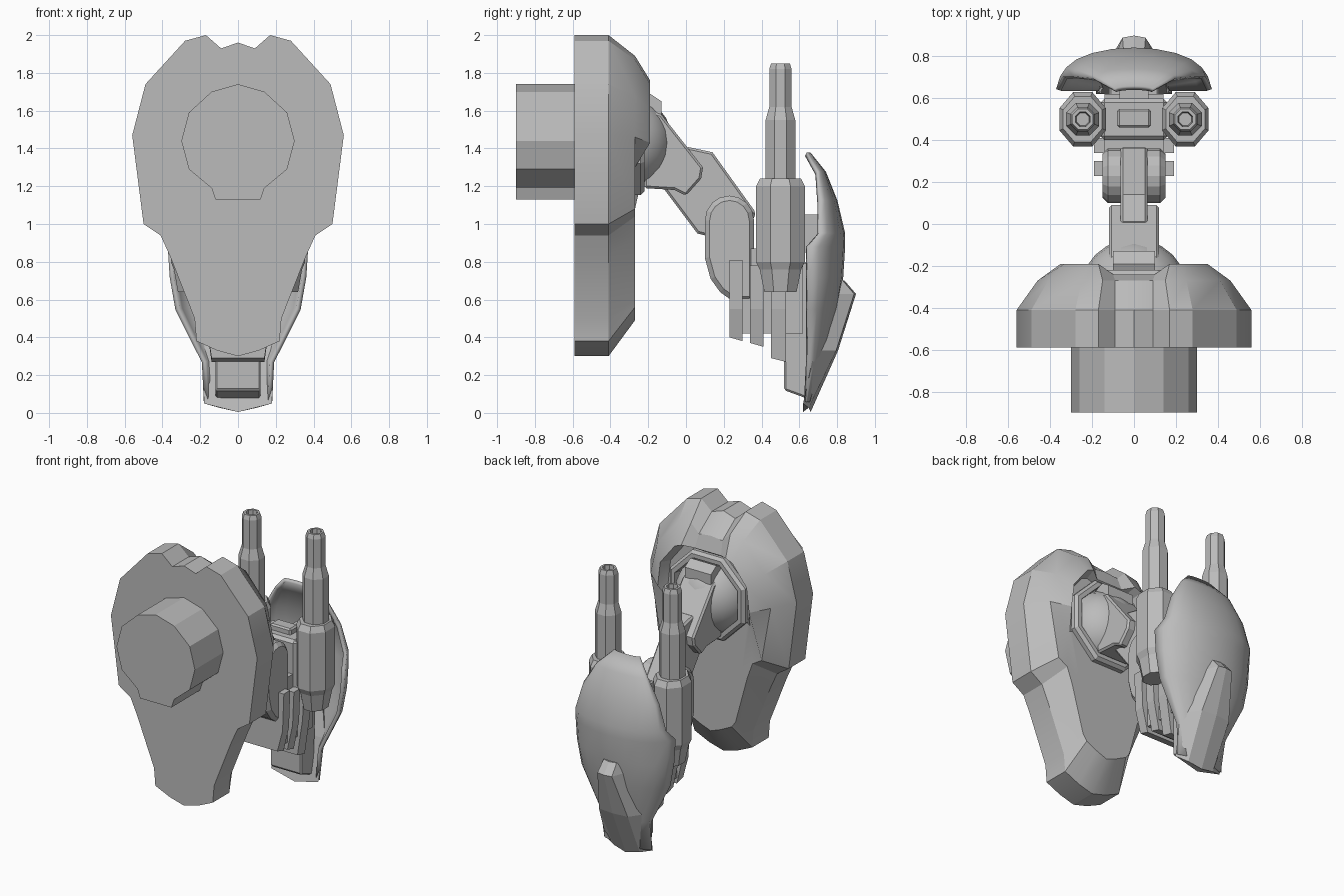
import bpy, bmesh, math
from mathutils import Vector

cube = bpy.data.objects.get("Cube")
if cube:
    bpy.data.objects.remove(cube, do_unlink=True)

grey = bpy.data.materials.new("plain_grey")
grey.use_nodes = True
grey.diffuse_color = (0.5, 0.5, 0.5, 1)
grey.node_tree.nodes["Principled BSDF"].inputs["Base Color"].default_value = (0.5, 0.5, 0.5, 1)


def loft(name, rings, closed=True, caps=True, smooth=0, bevel=0, shell=0):
    """Skin a list of equally long point rings into one object."""
    bm = bmesh.new()
    rows = [[bm.verts.new(p) for p in ring] for ring in rings]
    count = len(rows[0])
    for low, high in zip(rows, rows[1:]):
        for i in range(count if closed else count - 1):
            j = (i + 1) % count
            bm.faces.new((low[i], low[j], high[j], high[i]))
    if caps:
        bm.faces.new(rows[0])
        bm.faces.new(rows[-1])
    bmesh.ops.recalc_face_normals(bm, faces=bm.faces)
    mesh = bpy.data.meshes.new(name)
    bm.to_mesh(mesh)
    bm.free()
    obj = bpy.data.objects.new(name, mesh)
    bpy.context.collection.objects.link(obj)
    mesh.materials.append(grey)
    if bevel:
        mod = obj.modifiers.new("bevel", 'BEVEL')
        mod.width, mod.segments, mod.limit_method = bevel, 1, 'ANGLE'
        mod.angle_limit = math.radians(50)
    if shell:
        mod = obj.modifiers.new("shell", 'SOLIDIFY')
        mod.thickness, mod.offset = shell, 0
    if smooth:
        bpy.ops.object.select_all(action='DESELECT')
        obj.select_set(True)
        bpy.context.view_layer.objects.active = obj
        bpy.ops.object.shade_smooth_by_angle(angle=math.radians(smooth))
    return obj


def mirrored(half):
    """Complete a right half outline that starts and ends on the centre line."""
    return half + [(-p[0], *p[1:]) for p in half[-2:0:-1]]


def side_slab(name, profile, width, centre=0, **options):
    """Extrude a (y, z) profile across x."""
    return loft(name, [[(centre + s * width, y, z) for y, z in profile] for s in (-1, 1)], **options)


def box(name, x, y, z, bevel=0):
    profile = [(y[0], z[0]), (y[1], z[0]), (y[1], z[1]), (y[0], z[1])]
    return side_slab(name, profile, (x[1] - x[0]) / 2, (x[0] + x[1]) / 2, bevel=bevel)


def circle(radius, sides, turn=0.5):
    return [(radius * math.cos(a), radius * math.sin(a))
            for a in (math.tau * (i + turn) / sides for i in range(sides))]


# Large mounting plate: straight rim, domed top, sunken socket and flat lower face
rim = [(0, 1.96), (.09, 1.93), (.17, 2), (.28, 1.97), (.49, 1.74), (.56, 1.47), (.5, 1),
       (.41, .94), (.36, .83), (.23, .5), (.22, .38), (.11, .33), (0, .3)]
shoulder = [(0, 1.84), (.09, 1.83), (.15, 1.89), (.25, 1.87), (.41, 1.68), (.46, 1.46), (.39, 1.08),
            (.32, 1.04), (.28, .93), (.19, .6), (.16, .56), (.08, .52), (0, .49)]
crown = [(0, 1.74), (.1, 1.74), (.17, 1.76), (.22, 1.74), (.33, 1.6), (.35, 1.43), (.3, 1.3),
         (.24, .98), (.22, .88), (.15, .64), (.13, .6), (.07, .56), (0, .54)]
crown_y = [-.24, -.24, -.19, -.19, -.19, -.19] + [-.27] * 7
hub = 1.44
rings = [[(x, y, z) for x, z in rim] for y in (-.59, -.41)]
rings.append([(x, -.27, z) for x, z in shoulder])
rings.append([(x, y, z) for (x, z), y in zip(crown, crown_y)])
rings.append([(x * .93, -.27, hub + (z - hub) * .93) for x, z in crown])
loft("mounting_plate", [mirrored(r) for r in rings], smooth=22)

# Mounting drum on the front
drum = mirrored([(0, 1.74), (.14, 1.7), (.26, 1.59), (.3, 1.44), (.26, 1.29), (.14, 1.19), (.12, 1.13), (0, 1.13)])
loft("mounting_drum", [[(x, y, z) for x, z in drum] for y in (-.9, -.55)])

# Socket collar and ball joint
collar = [(.31, -.3), (.31, -.24), (.29, -.22), (.26, -.22), (.25, -.3)]
loft("socket_collar", [[(x, y, hub + z) for x, z in circle(r, 8)] for r, y in collar], caps=False)
bpy.ops.mesh.primitive_uv_sphere_add(segments=24, ring_count=12, radius=.26, location=(0, -.33, 1.43))
ball = bpy.context.object
ball.name = "shoulder_ball"
ball.data.materials.append(grey)
bpy.ops.object.shade_smooth()

# Arm: clevis out of the ball, visor above it, link bar and elbow
side_slab("shoulder_clevis", [(-.24, 1.62), (-.13, 1.58), (.09, 1.3), (.08, 1.24), (0, 1.15),
                              (-.06, 1.18), (-.22, 1.19)], .12, bevel=.012)
side_slab("clevis_visor", [(-.26, 1.66), (-.19, 1.69), (-.13, 1.65), (-.13, 1.58), (-.26, 1.56)], .1)
side_slab("arm_link", [(0, 1.41), (.14, 1.38), (.37, 1.06), (.3, .88), (.1, .94), (.06, .95), (-.12, 1.19)],
          .065, bevel=.012)
arc = [(math.cos(math.pi * i / 8), math.sin(math.pi * i / 8)) for i in range(9)]
elbow = [(.23 + .13 * c, 1.02 + .13 * s) for c, s in arc]
elbow += [(.1, .82), (.13, .71), (.18, .64), (.25, .59), (.36, .59)]
side_slab("elbow", elbow, .15, bevel=.025)

# Forearm: stepped slats that taper downwards, and the core behind them
for label, y0, y1, bottom, top in (("front", .23, .3, .38, .81), ("middle", .34, .41, .35, .78),
                                   ("rear", .45, .53, .27, .88)):
    rings = []
    for z, half in ((bottom, .14), (.55, .18), (top, .19)):
        drop = .02 if z == bottom else 0
        rings.append([(-half, y0, z + drop), (half, y0, z + drop), (half, y1, z), (-half, y1, z)])
    loft(label + "_slat", rings)
box("forearm_core", (-.14, .14), (.26, .62), (.42, .87))
side_slab("lower_tongue", [(.52, .8), (.7, .8), (.66, .09), (.63, .08), (.52, .12)], .12, bevel=.01)

# Bridge between the barrel housings
box("bridge", (-.16, .16), (.4, .6), (.72, 1.1), .02)
box("bridge_cap", (-.08, .08), (.46, .55), (1.08, 1.14), .01)
box("shield_strut", (-.07, .07), (.55, .76), (.85, 1.05))

# Twin barrels: faceted housing, stepped tube and open muzzle
housing = [(.66, .64), (.85, .76), (1, .8), (1, 1.2), (.84, 1.24), (.5, 1.24)]
tube = [(.085, 1.2), (.085, 1.55), (.064, 1.62), (.064, 1.82), (.054, 1.85), (.038, 1.85), (.032, 1.76)]
for side, label in ((-1, "right"), (1, "left")):
    middle = Vector((side * .245, .5, 0))
    loft(label + "_housing", [[middle + Vector((x * .12, y * .14, z)) for x, y in circle(s, 8)]
                              for s, z in housing])
    loft(label + "_barrel", [[middle + Vector((x, y, z)) for x, y in circle(r, 8)] for r, z in tube])

# Curved rear shield with cut-outs behind the housings: z, half width, edge y, centre y
shield = [(1.37, .09, .635, .65), (1.27, .19, .69, .73), (1.12, .28, .7, .79), (.95, .33, .7, .83),
          (.88, .36, .64, .83), (.72, .35, .64, .82), (.55, .32, .64, .79), (.27, .18, .64, .73),
          (.06, .17, .63, .65)]
angles = [math.radians(a) for a in range(-90, 91, 18)]
loft("rear_shield", [[(w * math.sin(a), edge + (mid - edge) * math.cos(a), z) for a in angles]
                     for z, w, edge, mid in shield], closed=False, caps=False, smooth=35, shell=.025)

# Ridge fin on the shield: z, base half width, base y, ridge half width, ridge y
fin = [(.7, .07, .79, .05, .83), (.63, .1, .77, .055, .89), (.33, .19, .68, .11, .795), (.05, .18, .62, .1, .65)]
rings = []
for z, base, base_y, ridge, ridge_y in fin:
    dip = .045 if z < .1 else 0
    rings.append([(-base, base_y, z), (-ridge, ridge_y, z - dip / 2), (0, ridge_y + .01, z - dip),
                  (ridge, ridge_y, z - dip / 2), (base, base_y, z), (0, base_y, z - dip)])
loft("shield_fin", rings)
